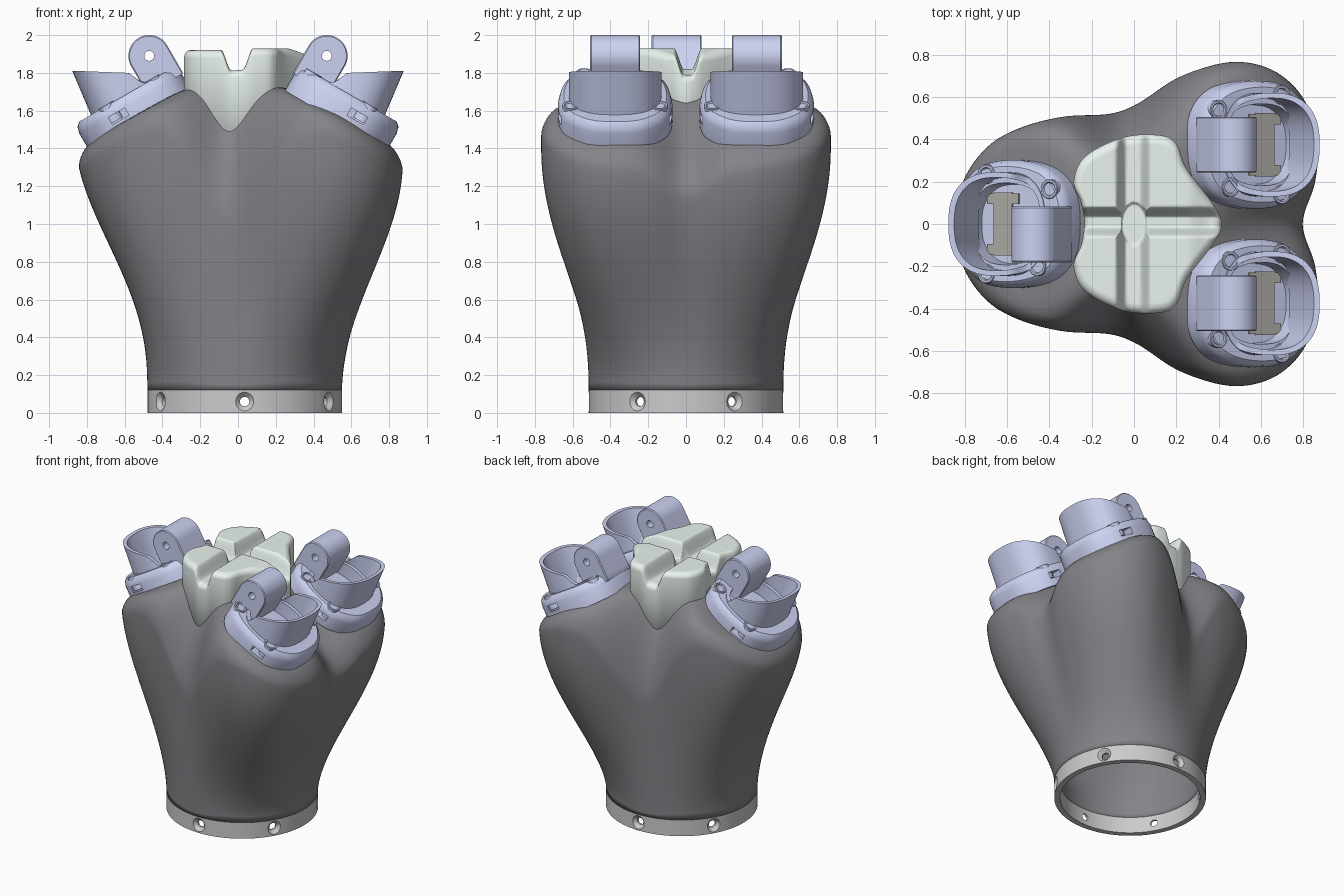
import bpy, bmesh, math
from mathutils import Matrix, Vector

if "Cube" in bpy.data.objects:
    bpy.data.objects.remove(bpy.data.objects["Cube"])

TAU = 2 * math.pi


def material(name, rgb):
    m = bpy.data.materials.new(name)
    m.diffuse_color = (*rgb, 1)
    m.use_nodes = True
    m.node_tree.nodes["Principled BSDF"].inputs["Base Color"].default_value = m.diffuse_color
    return m


DARK = material("dark_grey", (0.23, 0.23, 0.25))
LIGHT = material("light_grey", (0.82, 0.82, 0.84))
BLUE = material("lavender", (0.60, 0.64, 0.88))
PALE = material("pale_green", (0.82, 0.90, 0.86))
BEIGE = material("beige", (0.42, 0.41, 0.37))


def loft(bm, rings, wrap=False, caps=(True, True)):
    rows = [[bm.verts.new(p) for p in r] for r in rings]
    n = len(rows[0])
    for a, b in zip(rows, rows[1:] + (rows[:1] if wrap else [])):
        for i in range(n):
            j = (i + 1) % n
            bm.faces.new((a[i], a[j], b[j], b[i]))
    if not wrap:
        if caps[0]:
            bm.faces.new(rows[0][::-1])
        if caps[1]:
            bm.faces.new(rows[-1])


def box(bm, size, loc):
    bmesh.ops.create_cube(bm, size=1, matrix=Matrix.Translation(loc) @ Matrix.Diagonal((*size, 1)))


def to_mesh(bm, name):
    bmesh.ops.recalc_face_normals(bm, faces=bm.faces)
    me = bpy.data.meshes.new(name)
    bm.to_mesh(me)
    bm.free()
    return me


def add(name, me, mat, angle=35):
    me.materials.clear()
    me.materials.append(mat)
    me.polygons.foreach_set("use_smooth", [True] * len(me.polygons))
    me.set_sharp_from_angle(angle=math.radians(angle))
    ob = bpy.data.objects.new(name, me)
    bpy.context.collection.objects.link(ob)
    return ob


def cut(me, cutter_me):
    """Subtract one mesh from another and return the finished mesh."""
    ob, cutter = bpy.data.objects.new("work", me), bpy.data.objects.new("cutter", cutter_me)
    for o in (ob, cutter):
        bpy.context.collection.objects.link(o)
    mod = ob.modifiers.new("cut", 'BOOLEAN')
    mod.object, mod.operation, mod.solver = cutter, 'DIFFERENCE', 'EXACT'
    dg = bpy.context.evaluated_depsgraph_get()
    out = bpy.data.meshes.new_from_object(ob.evaluated_get(dg))
    for o in (ob, cutter):
        bpy.data.objects.remove(o)
    return out


def spline(half, steps):
    """Closed smooth outline from a half outline mirrored across y = 0."""
    pts = half + [(x, -y) for x, y in reversed(half) if abs(y) > 1e-6]
    pts = [Vector(p) for p in pts]
    out, n = [], len(pts)
    for i in range(n):
        a, b, c, d = (pts[(i + k) % n] for k in (-1, 0, 1, 2))
        for s in range(steps):
            t = s / steps
            out.append(0.5 * (2 * b + (c - a) * t + (2 * a - 5 * b + 4 * c - d) * t * t
                              + (3 * b - a - 3 * c + d) * t ** 3))
    return out


def circle(r, n, cx=0, cy=0, z=0):
    return [(cx + r * math.cos(TAU * i / n), cy + r * math.sin(TAU * i / n), z) for i in range(n)]


def smooth(t):
    t = min(1, max(0, t))
    return t * t * (3 - 2 * t)


def rounding(t, start):
    q = min(1, max(0, (t - start) / (1 - start)))
    return 1 - math.sqrt(1 - q * q)


# Base ring with six countersunk holes
CX, R = 0.035, 0.515
bm = bmesh.new()
loft(bm, [circle(r, 96, CX, 0, z) for r, z in ((R, 0), (R, 0.12), (0.475, 0.12), (0.475, 0))], wrap=True)
holes = bmesh.new()
for k in range(6):
    rot = Matrix.Translation((CX, 0, 0.06)) @ Matrix.Rotation(math.radians(30 + 60 * k), 4, 'Z')
    loft(holes, [[rot @ Vector((d, y, z)) for y, z, _ in circle(r, 24)]
                 for d, r in ((0.43, 0.025), (0.49, 0.025), (0.53, 0.065))])
add("base_ring", cut(to_mesh(bm, "ring"), to_mesh(holes, "holes")), LIGHT)

# Three-lobed body shell
outline = spline([(-.86, 0), (-.82, .2), (-.7, .36), (-.55, .45), (-.35, .505), (-.12, .525), (0, .57),
                  (.2, .69), (.45, .765), (.65, .73), (.8, .6), (.87, .4), (.86, .2), (.81, 0)], 7)


def body_top(p, t):
    x, y = p
    r, ang = math.hypot(x, y), math.degrees(math.atan2(abs(y), x))
    plane = 1.58 - 0.577 * (abs(x) - 0.545)
    k = 0.05
    z = 0.5 * (plane + 1.74 - math.sqrt((plane - 1.74) ** 2 + k * k))
    z -= 0.26 * (r / 0.42) ** 3.5 * math.exp(-((ang - 98) / 19) ** 2)
    z -= 0.45 * max(0, r - 0.4) * math.exp(-(ang / 11) ** 2)
    return z - 0.1 * rounding(t, 0.88)


def body_side(p, s):
    top = body_top(p, 1)
    z = 0.12 + (top - 0.12) * s
    d = (p - Vector((CX, 0))).normalized()
    w, wy = 0.5 + 0.5 * d.x, smooth(abs(d.y) / 0.88)
    f = w * smooth((z - 0.1) / 1.2) + (1 - w) * smooth((z - 0.12) / 1.33) ** 1.3
    g = math.sin(min(1, max(0, (z - 0.15) / 1.25)) * math.pi / 2) ** 1.5
    f += (g - f) * wy
    q = (Vector((CX, 0)) + d * R).lerp(p, f)
    return (q.x, q.y, z)


rings = [[body_side(p, i / 30) for p in outline] for i in range(31)]
for t in [.998, .99, .98, .965, .95, .93, .9] + [.9 - .05 * i for i in range(1, 18)]:
    ring = []
    for p in outline:
        q = Vector(body_side(p, 1)).xy * t
        ring.append((q.x, q.y, body_top(q, t)))
    rings.append(ring)
bm = bmesh.new()
loft(bm, rings, caps=(False, True))
body = add("body_shell", to_mesh(bm, "body"), DARK, 80)
shell = body.modifiers.new("wall", 'SOLIDIFY')
shell.thickness, shell.offset = 0.035, -1

# Palm pad with crossed grooves and an oval recess
pad_line = spline([(-.235, 0), (-.25, .1), (-.285, .2), (-.23, .32), (-.05, .41), (.12, .42), (.2, .38),
                   (.25, .26), (.37, .1), (.415, 0)], 14)


def pad_top(p, t):
    x, y = p
    gx = 1 - smooth((abs(x + 0.005) - 0.03) / 0.055)
    gy = 1 - smooth((abs(y - 0.01) - 0.02) / 0.055)
    oval = 1 - smooth((math.hypot(x / 0.068, y / 0.115) - 0.8) / 0.35)
    z = 1.92 + 0.01 * smooth((x + .1) / .2) - 0.03 * smooth((x - .25) / .12)
    return z - max(0.11 * max(gx, gy), 0.13 * oval) - 0.04 * rounding(t, 0.89)


rings = [[(p.x, p.y, 1.3) for p in pad_line]]
for t in [1, .998, .99, .975, .96, .94, .92, .905] + [.9 - .015 * i for i in range(60)]:
    rings.append([(p.x * t, p.y * t, pad_top(p * t, t)) for p in pad_line])
bm = bmesh.new()
loft(bm, rings)
add("palm_pad", to_mesh(bm, "pad"), PALE, 180)

# Finger mount pieces in a local frame: x outward, y sideways, z off the tilted seat
N = 96


def cup_ring(a, b, height):
    pts = []
    for i in range(N):
        c, s = math.cos(TAU * i / N), math.sin(TAU * i / N)
        u = a * math.copysign(abs(c) ** 0.8, c)
        v = b * math.copysign(abs(s) ** 0.8, s)
        n = height(u)
        pts.append((u - 0.14 * max(0, n - 0.1), v, n))
    return pts


def rim(u):
    full = (0.23 + 0.5 * (u - 0.035)) / 0.866
    return 0.12 + (full - 0.12) * smooth((u + 0.13) / 0.07)


seat = spline([(-.31, .12), (-.22, .25), (-.05, .3), (.14, .285), (.25, .2), (.3, .09)], 8)
bm = bmesh.new()
rings = [[(p.x * s, p.y * s, z) for p in seat]
         for s, z in ((1, -.04), (1, .06), (.97, .095), (.9, .115), (.64, .115), (.62, .02))]
loft(bm, rings)
slots = bmesh.new()
for sy in (1, -1):
    box(slots, (0.1, 0.1, 0.045), (0.08, sy * 0.28, 0.035))
base_me = cut(to_mesh(bm, "seat"), to_mesh(slots, "slots"))

bm = bmesh.new()
loft(bm, [cup_ring(.21, .245, lambda u: .06), cup_ring(.21, .245, rim),
          cup_ring(.185, .22, rim), cup_ring(.185, .22, lambda u: .06)], wrap=True)
cup_me = to_mesh(bm, "cup")

bm = bmesh.new()
for u, v in ((-.235, .165), (-.17, -.2), (.11, .235), (.11, -.235)):
    loft(bm, [circle(r, 24, u, v, z) for r, z in
              ((.046, .02), (.046, .118), (.043, .122), (.034, .122), (.02, .1), (.02, .06))])
boss_me = to_mesh(bm, "boss")


def hinge_outer(v, r=0.11):
    pts = []
    for i in range(64):
        c, s = math.cos(TAU * i / 64), math.sin(TAU * i / 64)
        if s >= 0:
            pts.append((r * c - 0.22, v, r * s + 0.231))
        else:
            pts.append((r * max(-1, min(1, c / .866)) - 0.22, v, 0.231 - 0.17 * min(1, -2 * s)))
    return pts


def hinge_hole(v):
    return [(x - 0.22, v, y + 0.231) for x, y, _ in circle(0.026, 64)]


bm = bmesh.new()
loft(bm, [hinge_outer(-.132, .104), hinge_outer(-.126), hinge_outer(.126), hinge_outer(.132, .104),
          hinge_hole(.132), hinge_hole(-.132)], wrap=True)
hinge_me = to_mesh(bm, "hinge")

bm = bmesh.new()
box(bm, (0.1, 0.3, 0.02), (0.07, 0, 0.02))
for sy in (1, -1):
    box(bm, (0.17, 0.05, 0.02), (0.07, sy * 0.12, 0.02))
bar_me = to_mesh(bm, "bar")

# Place the three mounts: two fingers mirrored in y, the thumb mirrored in x
tilt = Matrix.Rotation(math.radians(30), 4, 'Y')
for label, sx, sy, y0, shift in (("back_finger", 1, 1, .375, 0), ("front_finger", 1, -1, .375, 0),
                                 ("thumb", -1, 1, 0, -.05)):
    M = Matrix.Diagonal((sx, sy, 1, 1)) @ Matrix.Translation((.545, y0, 1.58)) @ tilt
    for part, src, mat in (("seat", base_me, BLUE), ("cup", cup_me, BLUE), ("screw_bosses", boss_me, BLUE),
                           ("hinge", hinge_me, BLUE), ("floor_bar", bar_me, BEIGE)):
        me = src.copy()
        offset = shift if part == "hinge" else 0
        me.transform(M @ Matrix.Translation((0, offset, 0)))
        if M.determinant() < 0:
            me.flip_normals()
        add(label + "_" + part, me, mat)
